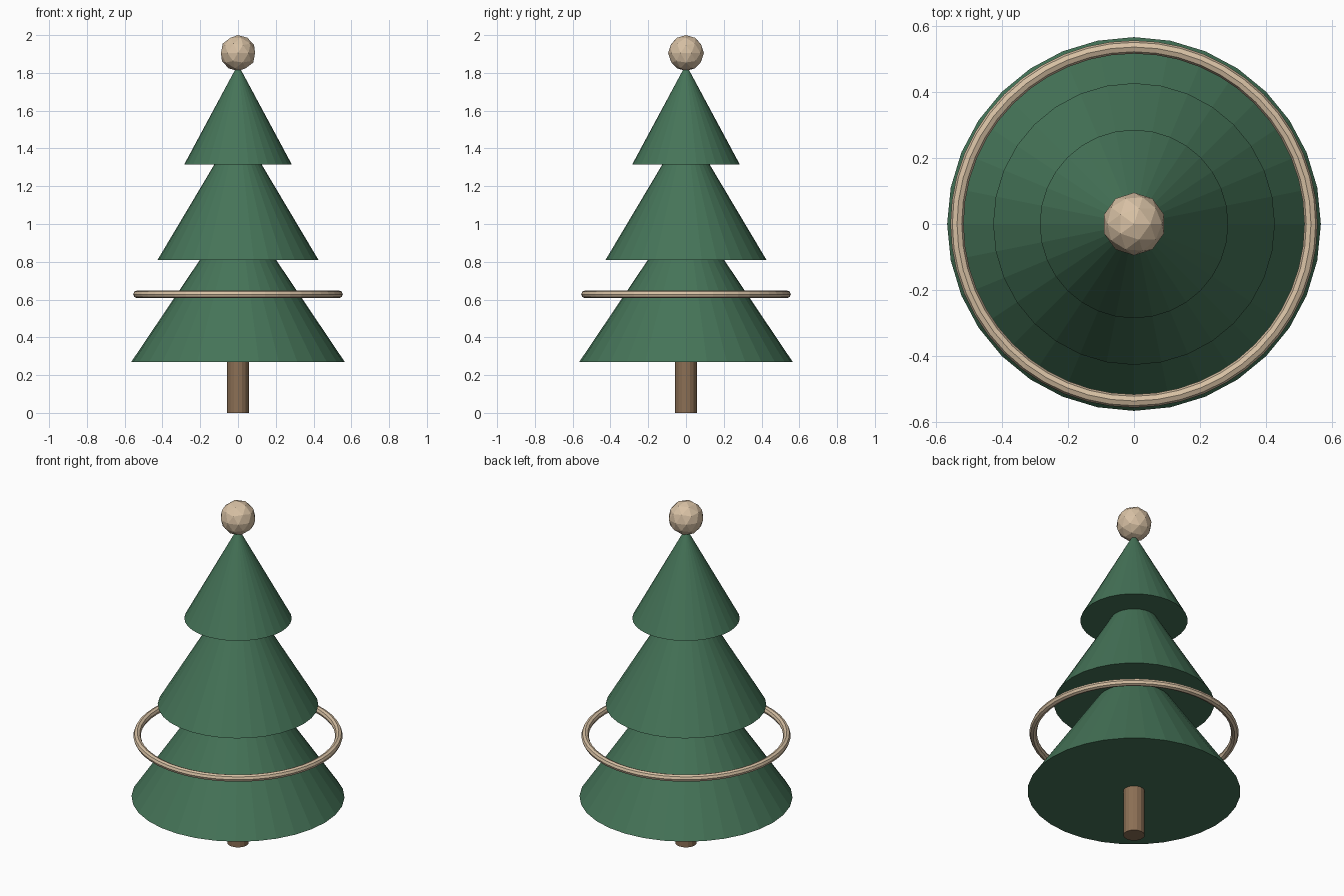
import bpy

cube = bpy.data.objects.get("Cube")
if cube:
    bpy.data.objects.remove(cube, do_unlink=True)


def material(name, r, g, b):
    mat = bpy.data.materials.new(name)
    mat.use_nodes = True
    mat.diffuse_color = (r, g, b, 1)
    mat.node_tree.nodes["Principled BSDF"].inputs["Base Color"].default_value = (r, g, b, 1)
    return mat


green = material("pine_green", 0.06, 0.175, 0.098)
brown = material("bark_brown", 0.26, 0.16, 0.09)
beige = material("warm_beige", 0.68, 0.53, 0.37)


def finish(name, mat):
    obj = bpy.context.object
    obj.name = obj.data.name = name
    obj.data.materials.append(mat)


# Trunk, ending inside the lowest tier
bpy.ops.mesh.primitive_cylinder_add(vertices=16, radius=0.057, depth=0.3, location=(0, 0, 0.15))
finish("trunk", brown)

# Three stacked foliage cones: base height, radius, tip height
tiers = {
    "lower_foliage": (0.27, 0.565, 1.11),
    "middle_foliage": (0.81, 0.426, 1.525),
    "upper_foliage": (1.315, 0.285, 1.845),
}
for name, (base, radius, tip) in tiers.items():
    bpy.ops.mesh.primitive_cone_add(vertices=32, radius1=radius, radius2=0,
                                    depth=tip - base, location=(0, 0, (base + tip) / 2))
    finish(name, green)

# Floating garland ring
bpy.ops.mesh.primitive_torus_add(major_segments=48, minor_segments=8, major_radius=0.535,
                                 minor_radius=0.02, location=(0, 0, 0.628))
finish("garland_ring", beige)

# Faceted ball on the tip
bpy.ops.mesh.primitive_ico_sphere_add(subdivisions=2, radius=0.095, location=(0, 0, 1.905))
finish("top_ball", beige)
